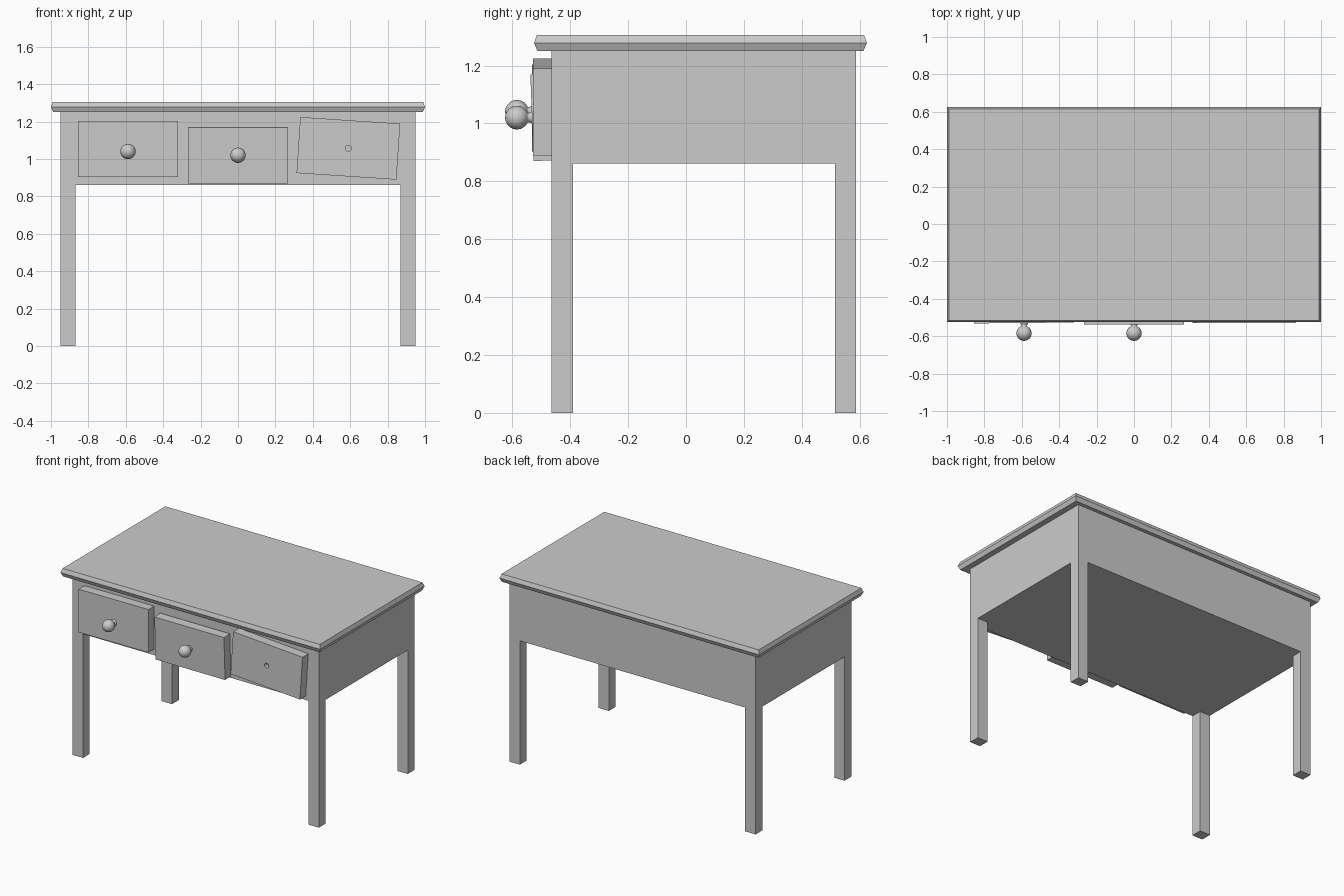
import bpy, bmesh, math
from mathutils import Matrix, Vector

if "Cube" in bpy.data.objects:
    bpy.data.objects.remove(bpy.data.objects["Cube"])

GREY = (0.6, 0.6, 0.6, 1)
mat = bpy.data.materials.new("grey")
mat.use_nodes = True
mat.diffuse_color = GREY
mat.node_tree.nodes["Principled BSDF"].inputs["Base Color"].default_value = GREY


def make(name, bm):
    bmesh.ops.recalc_face_normals(bm, faces=bm.faces[:])
    mesh = bpy.data.meshes.new(name)
    bm.to_mesh(mesh)
    bm.free()
    mesh.materials.append(mat)
    obj = bpy.data.objects.new(name, mesh)
    bpy.context.collection.objects.link(obj)
    return obj


def extrude(bm, faces, dz):
    out = bmesh.ops.extrude_face_region(bm, geom=faces)["geom"]
    verts = [g for g in out if isinstance(g, bmesh.types.BMVert)]
    bmesh.ops.translate(bm, verts=verts, vec=(0, 0, dz))


# Frame: solid apron block with four flush legs, grown from a 3 x 3 grid
APRON_Z, BODY_TOP = 0.862, 1.25
xs = (-0.948, -0.868, 0.868, 0.948)
ys = (-0.465, -0.391, 0.514, 0.588)
bm = bmesh.new()
grid = [[bm.verts.new((x, y, APRON_Z)) for x in xs] for y in ys]
cells = {(i, j): bm.faces.new((grid[j][i], grid[j][i + 1], grid[j + 1][i + 1], grid[j + 1][i]))
         for i in range(3) for j in range(3)}
corners = [cells[i, j] for i in (0, 2) for j in (0, 2)]
top = bmesh.ops.duplicate(bm, geom=list(cells.values()))["geom"]
top = [g for g in top if isinstance(g, bmesh.types.BMFace)]
extrude(bm, top, BODY_TOP - APRON_Z)
for f in top:
    if f.is_valid:
        bm.faces.remove(f)
for f in corners:
    extrude(bm, [f], -APRON_Z)
    if f.is_valid:
        bm.faces.remove(f)
bmesh.ops.remove_doubles(bm, verts=bm.verts[:], dist=0.0001)
bmesh.ops.dissolve_limit(bm, angle_limit=0.01, verts=bm.verts[:], edges=bm.edges[:])
make("frame_and_legs", bm)

# Table top: three stacked rectangles give the pointed edge
bm = bmesh.new()
rings = []
for z, inset in ((BODY_TOP, 0.012), (1.278, 0), (1.306, 0.01)):
    rings.append([bm.verts.new((sx * (1 - inset), 0.05 + sy * (0.575 - inset), z))
                  for sx, sy in ((-1, -1), (1, -1), (1, 1), (-1, 1))])
for low, high in zip(rings, rings[1:]):
    for k in range(4):
        n = (k + 1) % 4
        bm.faces.new((low[k], low[n], high[n], high[k]))
bm.faces.new(rings[0])
bm.faces.new(rings[-1])
make("table_top", bm)


# Drawer fronts: loose, slightly crooked plates
def drawer(name, centre, rx=0.0, ry=0.0, rz=0.0):
    bm = bmesh.new()
    bmesh.ops.create_cube(bm, size=1)
    bmesh.ops.scale(bm, vec=(0.535, 0.064, 0.3), verts=bm.verts[:])
    obj = make(name, bm)
    obj.location = centre
    obj.rotation_euler = [math.radians(a) for a in (rx, ry, rz)]
    return obj


drawer("right_drawer", (-0.588, -0.497, 1.053), rz=0.5)
drawer("middle_drawer", (0.001, -0.5, 1.021), rx=2.2)
left_drawer = drawer("left_drawer", (0.59, -0.497, 1.057), ry=3.8)

# Screw hole where the left drawer has lost its knob
bm = bmesh.new()
bmesh.ops.create_cone(bm, cap_ends=True, segments=16, radius1=0.016, radius2=0.016, depth=0.06,
                      matrix=Matrix.Translation((0.59, -0.53, 1.057)) @ Matrix.Rotation(math.pi / 2, 4, "X"))
cutter = make("hole_cutter", bm)
cutter.hide_render = True
cutter.hide_set(True)
cut = left_drawer.modifiers.new("hole", "BOOLEAN")
cut.operation = "DIFFERENCE"
cut.solver = "EXACT"
cut.object = cutter


# Knobs: turned profile (radius, distance in front of the drawer), ball on a flared neck
def knob(name, x, z):
    ball, centre = 0.041, 0.06
    profile = [(0.026, -0.012), (0.025, 0.003), (0.018, 0.012), (0.016, 0.022)]
    for k in range(2, 13):
        a = math.pi * k / 12
        profile.append((ball * math.sin(a), centre - ball * math.cos(a)))
    bm = bmesh.new()
    verts = [bm.verts.new((r, 0, h)) for r, h in profile]
    edges = [bm.edges.new(pair) for pair in zip(verts, verts[1:])]
    bmesh.ops.spin(bm, geom=verts + edges, cent=(0, 0, 0), axis=(0, 0, 1),
                   angle=2 * math.pi, steps=24)
    bmesh.ops.remove_doubles(bm, verts=bm.verts[:], dist=0.0001)
    obj = make(name, bm)
    obj.location = (x, -0.524, z)
    obj.rotation_euler = (math.pi / 2, 0, 0)
    for p in obj.data.polygons:
        p.use_smooth = True


knob("right_knob", -0.588, 1.04)
knob("middle_knob", 0.0, 1.02)
